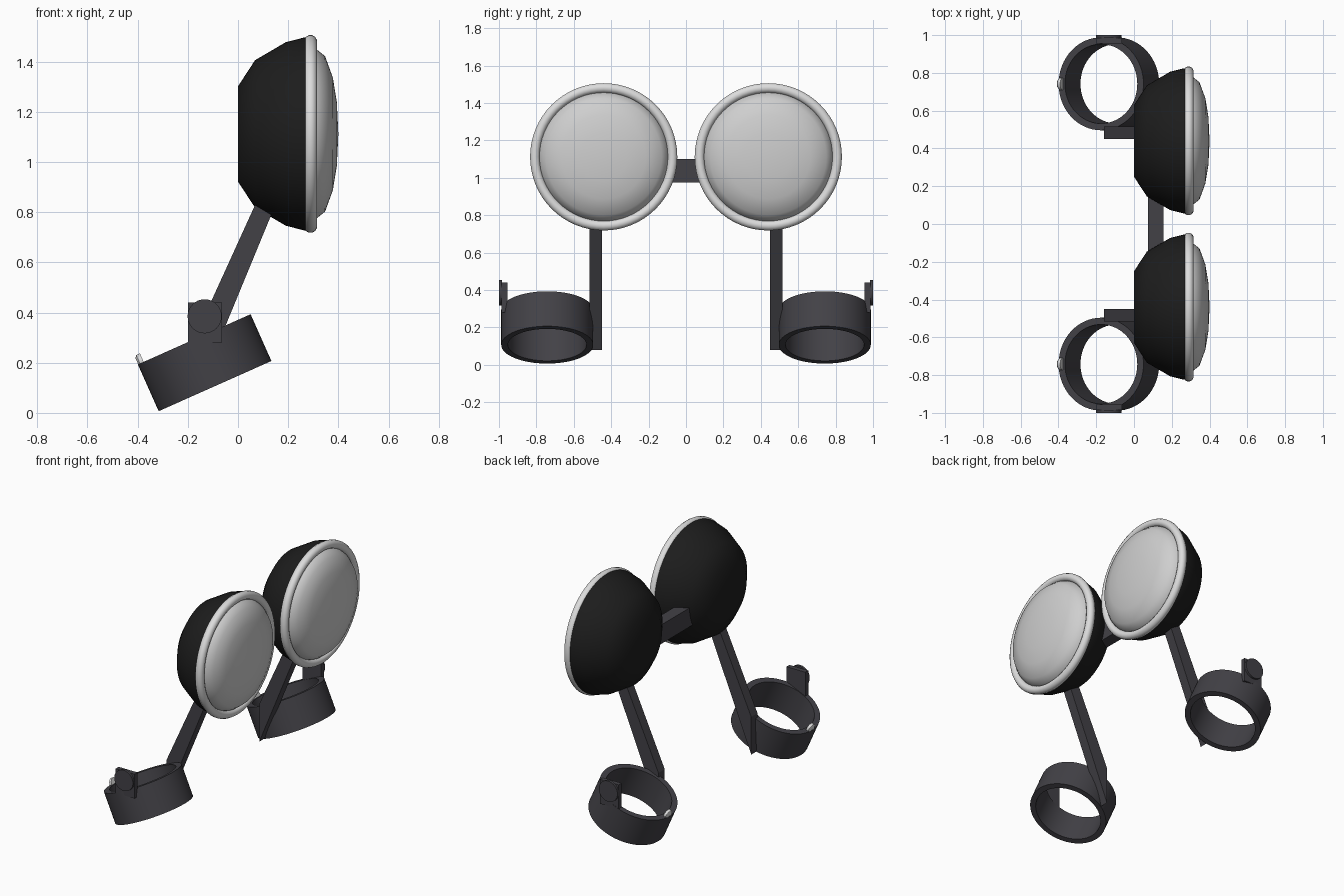
import bpy, bmesh, math
from mathutils import Matrix, Vector

cube = bpy.data.objects.get("Cube")
if cube:
    bpy.data.objects.remove(cube, do_unlink=True)


def material(name, rgb):
    m = bpy.data.materials.new(name)
    m.use_nodes = True
    m.diffuse_color = (*rgb, 1)
    m.node_tree.nodes["Principled BSDF"].inputs["Base Color"].default_value = (*rgb, 1)
    return m


SHELL = material("black shell", (0.012, 0.012, 0.012))
FRAME = material("dark grey frame", (0.055, 0.053, 0.062))
RIM = material("light grey rim", (0.72, 0.72, 0.72))
LENS = material("pale lens", (0.62, 0.62, 0.62))

TILT = Matrix.Rotation(math.radians(-24), 4, 'Y')
ALONG_X = Matrix.Rotation(math.radians(90), 4, 'Y')
ALONG_Y = Matrix.Rotation(math.radians(-90), 4, 'X')


def finish(name, bm, mat, angle=None):
    bmesh.ops.remove_doubles(bm, verts=bm.verts, dist=1e-5)
    bmesh.ops.recalc_face_normals(bm, faces=bm.faces)
    mesh = bpy.data.meshes.new(name)
    bm.to_mesh(mesh)
    bm.free()
    mesh.materials.append(mat)
    ob = bpy.data.objects.new(name, mesh)
    bpy.context.collection.objects.link(ob)
    if angle:
        bpy.ops.object.select_all(action='DESELECT')
        ob.select_set(True)
        bpy.context.view_layer.objects.active = ob
        bpy.ops.object.shade_smooth_by_angle(angle=math.radians(angle))
    return ob


def lathe(name, profile, matrix, mat, angle=40, steps=64, closed=False):
    """Spin (radius, height) points around z, then place with matrix."""
    bm = bmesh.new()
    vs = [bm.verts.new((r, 0, h)) for r, h in profile]
    pairs = list(zip(vs, vs[1:] + vs[:1])) if closed else list(zip(vs, vs[1:]))
    edges = [bm.edges.new(p) for p in pairs]
    bmesh.ops.spin(bm, geom=vs + edges, axis=(0, 0, 1), cent=(0, 0, 0),
                   angle=math.tau, steps=steps)
    bm.transform(matrix)
    return finish(name, bm, mat, angle)


def prism(name, outline, y0, y1, mat):
    """Extrude an (x, z) outline from y0 to y1."""
    bm = bmesh.new()
    face = bm.faces.new([bm.verts.new((x, y0, z)) for x, z in outline])
    out = bmesh.ops.extrude_face_region(bm, geom=[face])
    moved = [v for v in out["geom"] if isinstance(v, bmesh.types.BMVert)]
    bmesh.ops.translate(bm, verts=moved, vec=(0, y1 - y0, 0))
    return finish(name, bm, mat)


def rect(x0, x1, z0, z1):
    return [(x0, z0), (x1, z0), (x1, z1), (x0, z1)]


for side, s in (("left", 1), ("right", -1)):
    # Lamp: shell, rounded rim and domed lens, all turned around the x axis
    lamp = Matrix.Translation((0, s * 0.44, 1.112)) @ ALONG_X
    lathe(side + "_lamp_shell",
          [(0, 0), (0.19, 0), (0.294, 0.068), (0.366, 0.191), (0.384, 0.262), (0.384, 0.28)],
          lamp, SHELL, angle=65)
    tube = [(0.368 + 0.0265 * math.cos(a), 0.289 + 0.0265 * math.sin(a))
            for a in (math.tau * (i + 0.5) / 12 for i in range(12))]
    lathe(side + "_lamp_rim", tube, lamp, RIM, closed=True)
    lathe(side + "_lamp_lens",
          [(0.346, 0.29), (0.338, 0.312), (0.31, 0.347), (0.225, 0.378), (0.127, 0.394), (0, 0.4)],
          lamp, LENS, angle=60)

    # Arm from the cuff up into the shell, cut off upright at the bottom
    prism(side + "_arm",
          [(-0.16, 0.08), (-0.16, 0.328), (0.064, 0.82), (0.12, 0.943), (0.196, 0.943)],
          s * 0.45, s * 0.515, FRAME)

    # Tilted open cuff
    cuff = Matrix.Translation((-0.133, s * 0.742, 0.2)) @ TILT
    lathe(side + "_cuff", rect(0.21, 0.246, -0.102, 0.102), cuff, FRAME, closed=True)

    # Tab and round knob on the outer side of the cuff
    prism(side + "_knob_tab", rect(-0.2, -0.063, 0.28, 0.44), s * 0.955, s * 0.986, FRAME)
    knob = Matrix.Translation((-0.133, s * 0.992, 0.385)) @ ALONG_Y
    lathe(side + "_knob", [(0, -0.008), (0.068, -0.008), (0.068, 0.008), (0, 0.008)],
          knob, FRAME, steps=32)

    # Small bright stud at the back of the cuff
    stud = Matrix.Translation((-0.389, s * 0.742, 0.203)) @ TILT @ ALONG_X
    lathe(side + "_stud", [(0, -0.012), (0.022, -0.012), (0.032, -0.004),
                           (0.032, 0.012), (0, 0.012)], stud, RIM, steps=24)

# Bar joining the two lamps
prism("lamp_bridge", rect(0.075, 0.155, 0.975, 1.1), -0.2, 0.2, FRAME)
